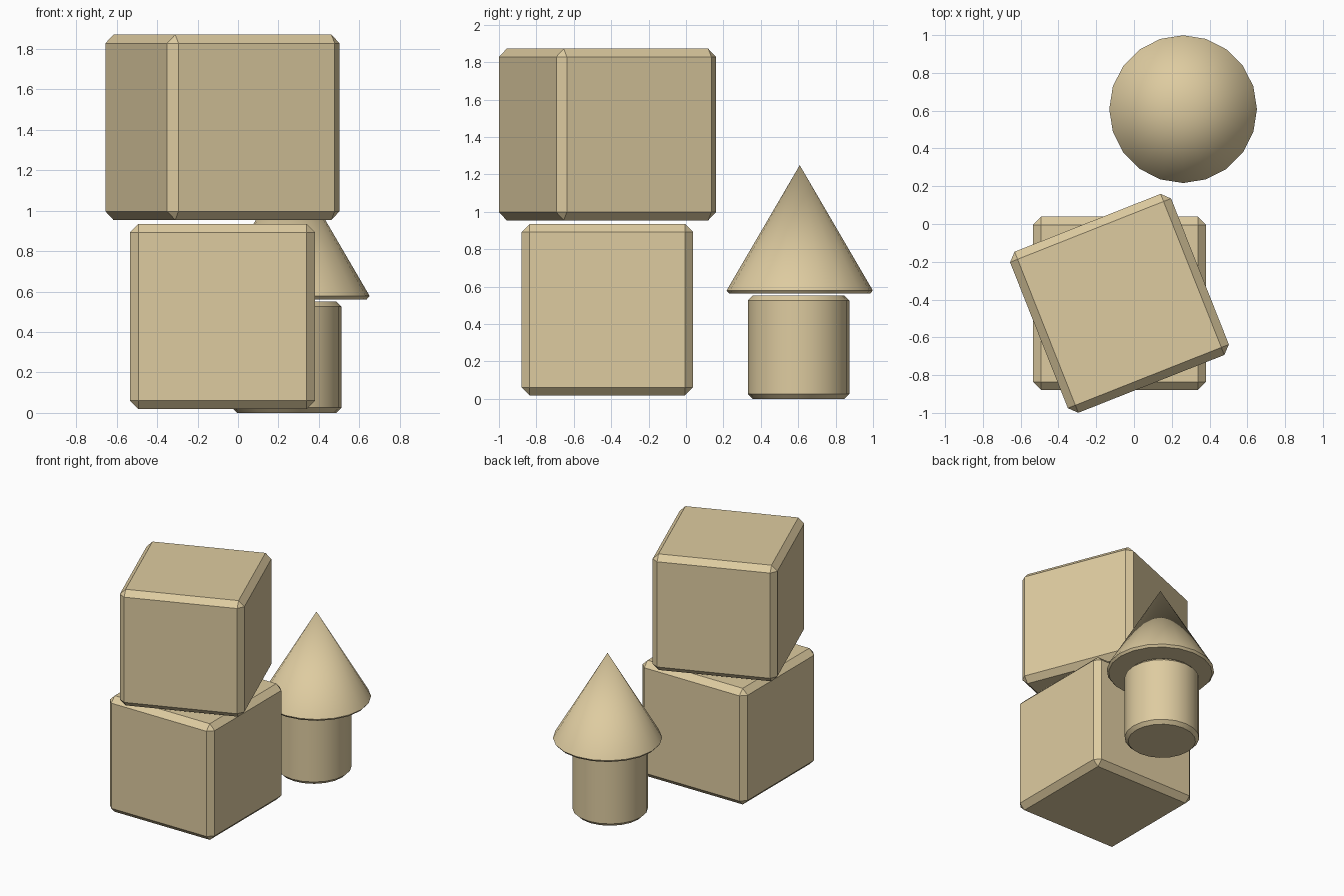
import bpy, bmesh, math
from mathutils import Matrix

if "Cube" in bpy.data.objects:
    bpy.data.objects.remove(bpy.data.objects["Cube"])

wood = bpy.data.materials.new("tan_wood")
wood.diffuse_color = (0.73, 0.60, 0.352, 1)
wood.use_nodes = True
wood.node_tree.nodes["Principled BSDF"].inputs["Base Color"].default_value = wood.diffuse_color


def finish(name, bm, loc, angle=0.0):
    bmesh.ops.recalc_face_normals(bm, faces=bm.faces)
    me = bpy.data.meshes.new(name)
    bm.to_mesh(me)
    bm.free()
    me.materials.append(wood)
    ob = bpy.data.objects.new(name, me)
    bpy.context.collection.objects.link(ob)
    ob.location = loc
    ob.rotation_euler.z = angle
    return ob


def block(name, loc, angle=0.0, size=0.917, chamfer=0.043):
    bm = bmesh.new()
    bmesh.ops.create_cube(bm, size=size)
    bmesh.ops.bevel(bm, geom=bm.edges[:], offset=chamfer, segments=1,
                    profile=0.5, affect='EDGES')
    return finish(name, bm, loc, angle)


def turned(name, profile, loc, sides=20):
    """Lathe a (radius, z) profile around z; a zero radius makes a point."""
    bm = bmesh.new()
    rings = []
    for r, z in profile:
        if r == 0:
            rings.append([bm.verts.new((0, 0, z))] * sides)
        else:
            rings.append([bm.verts.new((r * math.cos(2 * math.pi * i / sides),
                                        r * math.sin(2 * math.pi * i / sides), z))
                          for i in range(sides)])
    for lo, hi in zip(rings, rings[1:]):
        for i in range(sides):
            j = (i + 1) % sides
            quad = [lo[i], lo[j], hi[j], hi[i]]
            bm.faces.new(list(dict.fromkeys(quad)))
    for ring, (r, z) in ((rings[0], profile[0]), (rings[-1], profile[-1])):
        if r > 0:
            bm.faces.new(ring)
    ob = finish(name, bm, loc)
    bpy.ops.object.select_all(action='DESELECT')
    ob.select_set(True)
    bpy.context.view_layer.objects.active = ob
    bpy.ops.object.shade_smooth_by_angle(angle=math.radians(30))
    return ob


# Two stacked cubes, the upper one twisted
block("lower_cube", (-0.077, -0.42, 0.477))
block("upper_cube", (-0.077, -0.42, 1.413), math.radians(21.6))

# Cylinder with chamfered rims
turned("cylinder_block", [(0.245, 0), (0.271, 0.026), (0.271, 0.526), (0.245, 0.552)],
       (0.241, 0.602, 0))

# Cone resting on the cylinder
turned("cone_block", [(0.377, 0.562), (0.391, 0.579), (0, 1.249)],
       (0.26, 0.608, 0))
